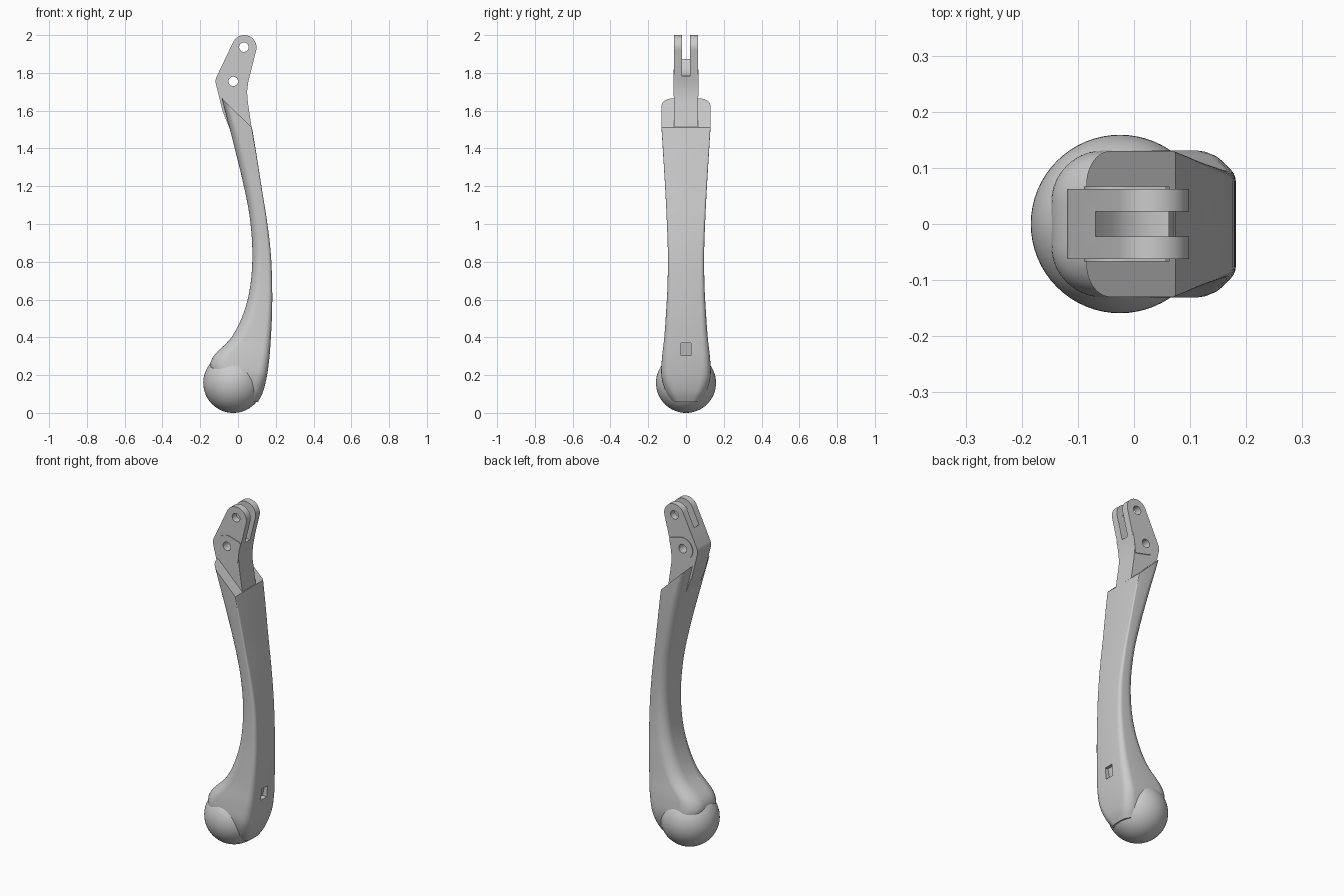
import bpy, bmesh, math
from mathutils import Vector

if "Cube" in bpy.data.objects:
    bpy.data.objects.remove(bpy.data.objects["Cube"])


def finish(name, bm, smooth=True):
    bmesh.ops.recalc_face_normals(bm, faces=bm.faces)
    me = bpy.data.meshes.new(name)
    bm.to_mesh(me)
    bm.free()
    ob = bpy.data.objects.new(name, me)
    bpy.context.collection.objects.link(ob)
    if smooth:
        shade(ob)
    return ob


def shade(ob, angle=32):
    bpy.ops.object.select_all(action='DESELECT')
    ob.select_set(True)
    bpy.context.view_layer.objects.active = ob
    bpy.ops.object.shade_smooth_by_angle(angle=math.radians(angle))


def arc(cx, cz, r, a0, a1, n=14):
    return [(cx + r * math.cos(math.radians(a0 + (a1 - a0) * i / n)),
             cz + r * math.sin(math.radians(a0 + (a1 - a0) * i / n))) for i in range(n + 1)]


def plate(name, pts, half_y):
    """Extrude an x-z outline symmetrically along y."""
    bm = bmesh.new()
    f = bm.faces.new([bm.verts.new((x, -half_y, z)) for x, z in pts])
    ext = bmesh.ops.extrude_face_region(bm, geom=[f])
    bmesh.ops.translate(bm, vec=(0, 2 * half_y, 0),
                        verts=[v for v in ext['geom'] if isinstance(v, bmesh.types.BMVert)])
    return finish(name, bm)


def cut(ob, cutters):
    for c in cutters:
        m = ob.modifiers.new("cut", 'BOOLEAN')
        m.operation = 'DIFFERENCE'
        m.solver = 'EXACT'
        m.object = c
        c.hide_render = True
        c.hide_set(True)
    # bake the cuts so cutters can be removed
    dg = bpy.context.evaluated_depsgraph_get()
    me = bpy.data.meshes.new_from_object(ob.evaluated_get(dg))
    ob.modifiers.clear()
    ob.data = me
    shade(ob)


# Handle stations: left x,z, right x,z, half width, left radius, right radius
stations = [
    (-.085, 1.665, .074, 1.51, .130, .060, .006),
    (-.030, 1.450, .096, 1.38, .122, .058, .008),
    (.022, 1.240, .124, 1.20, .111, .055, .010),
    (.060, 1.050, .153, 1.02, .102, .052, .014),
    (.076, .860, .174, .840, .096, .050, .018),
    (.066, .680, .181, .660, .098, .054, .022),
    (.030, .530, .180, .520, .106, .062, .028),
    (-.035, .400, .174, .400, .115, .075, .034),
    (-.135, .292, .166, .290, .127, .090, .042),
    (-.140, .215, .152, .190, .130, .090, .050),
    (-.080, .130, .132, .110, .108, .070, .055),
    (.000, .070, .106, .058, .075, .040, .045),
]


def catmull(rows, steps):
    out = []
    for i in range(len(rows) - 1):
        p = [rows[max(0, min(len(rows) - 1, i + k))] for k in (-1, 0, 1, 2)]
        for s in range(steps):
            t = s / steps
            out.append([.5 * (2 * b + (c - a) * t + (2 * a - 5 * b + 4 * c - d) * t * t
                              + (3 * b - a - 3 * c + d) * t ** 3) for a, b, c, d in zip(*p)])
    return out + [list(rows[-1])]


# Handle body: rounded-rectangle section lofted down the curve
bm = bmesh.new()
rings = []
for lx, lz, rx, rz, w, rl, rr in catmull(stations, 6):
    L, R = Vector((lx, 0, lz)), Vector((rx, 0, rz))
    d = (R - L).normalized()
    size = (R - L).length
    rl = min(rl, size * .6)
    half = [(u, y) for u, y in arc(size - rr, w - rr, rr, 0, 90, 6)]
    half += [(u, y) for u, y in arc(rl, w - rl, rl, 90, 180, 10)]
    loop = half + [(u, -y) for u, y in reversed(half)]
    rings.append([bm.verts.new(L + d * u + Vector((0, y, 0))) for u, y in loop])
n = len(rings[0])
for a, b in zip(rings, rings[1:]):
    for i in range(n):
        bm.faces.new((a[i], a[(i + 1) % n], b[(i + 1) % n], b[i]))
bm.faces.new(rings[0])
bm.faces.new(rings[-1])
handle = finish("handle_body", bm)

# Small pocket in the back face of the handle
pocket = plate("pocket_cutter", [(.14, .305), (.22, .30), (.22, .37), (.155, .37)], .027)
cut(handle, [pocket])

# Ball end
bm = bmesh.new()
bmesh.ops.create_uvsphere(bm, u_segments=64, v_segments=32, radius=.159)
bmesh.ops.translate(bm, verts=bm.verts, vec=(-.025, 0, .159))
finish("ball_end", bm)

# Forked mounting head
head = plate("fork_head",
             arc(.033, 1.935, .065, -14, 156, 24)
             + [(-.114, 1.778), (-.119, 1.762), (-.118, 1.745), (-.082, 1.60), (-.03, 1.47),
                (.0735, 1.50), (.052, 1.645), (.048, 1.70), (.054, 1.75)], .0625)

# Pivot bosses on both cheeks
boss = plate("pivot_boss",
             arc(-.025, 1.755, .064, 75, 255, 20)
             + [(.044, 1.674), (.048, 1.70), (.053, 1.745), (.063, 1.79), (.055, 1.799)], .067)

# Cross holes and fork slot
holes = [plate("hole_cutter", arc(x, z, .025, 0, 345, 23), .2)
         for x, z in ((.031, 1.936), (-.025, 1.755))]
slot = plate("slot_cutter", [(-.2, 2.1), (-.2, 1.875), (-.07, 1.875), (-.04, 1.83),
                             (-.01, 1.80), (.03, 1.785), (.2, 1.78), (.2, 2.1)], .0225)
cut(head, holes + [slot])
cut(boss, [holes[1], slot])
for c in holes + [slot, pocket]:
    bpy.data.objects.remove(c)
